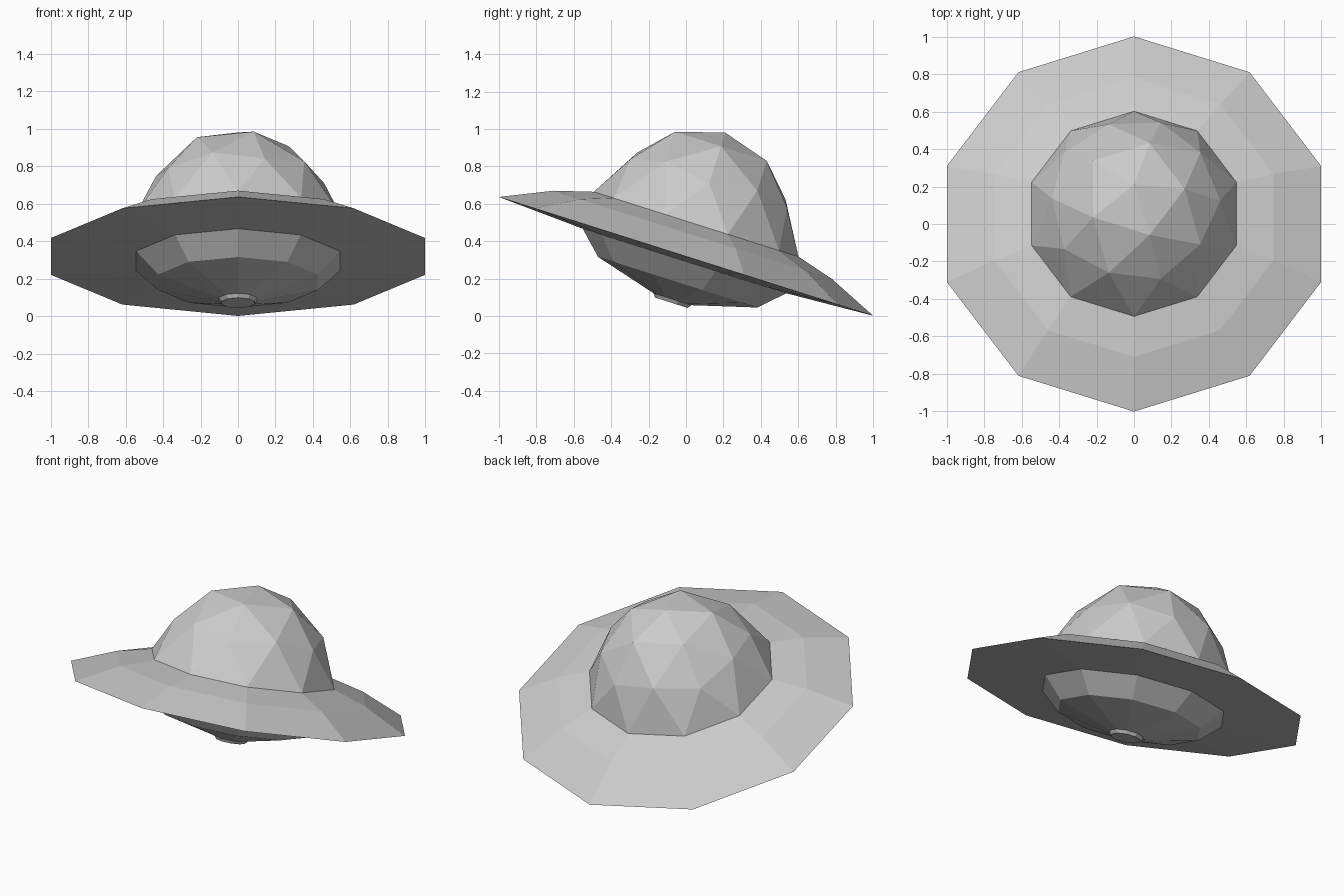
import bpy, bmesh, math
from mathutils import Matrix

cube = bpy.data.objects.get("Cube")
if cube:
    bpy.data.objects.remove(cube)

SIDES = 10
TILT = Matrix.Translation((0, 0, 0.319)) @ Matrix.Rotation(math.radians(-17.6), 4, 'X')

grey = bpy.data.materials.new("light_grey")
grey.use_nodes = True
colour = (0.6, 0.6, 0.6, 1)
grey.diffuse_color = colour
grey.node_tree.nodes["Principled BSDF"].inputs["Base Color"].default_value = colour


def finish(name, bm):
    """Tilt the part with the whole craft and link it flat shaded."""
    bm.transform(TILT)
    mesh = bpy.data.meshes.new(name)
    bm.to_mesh(mesh)
    bm.free()
    mesh.materials.append(grey)
    obj = bpy.data.objects.new(name, mesh)
    bpy.context.collection.objects.link(obj)
    return obj


def lathe(name, profile, cap_end=False):
    """Ten-sided shell through (radius, height) rings."""
    bm = bmesh.new()
    rings = []
    for radius, height in profile:
        angles = [math.pi / 2 + math.tau * i / SIDES for i in range(SIDES)]
        rings.append([bm.verts.new((radius * math.cos(a), radius * math.sin(a), height))
                      for a in angles])
    for low, high in zip(rings, rings[1:]):
        for i in range(SIDES):
            j = (i + 1) % SIDES
            bm.faces.new((low[i], low[j], high[j], high[i]))
    if cap_end:
        bm.faces.new(rings[0][::-1])
    return finish(name, bm)


# Saucer: shallow underside, sharp rim, two sloping bands on top
lathe("saucer", [(0.571, -0.026), (1.05, 0), (0.782, 0.12), (0.574, 0.18)])

# Belly bowl with a small nub beneath
lathe("belly", [(0.092, -0.26), (0.107, -0.24), (0.447, -0.145), (0.571, -0.026)], cap_end=True)

# Dome: half icosphere whose rim flares to meet the saucer
bm = bmesh.new()
bmesh.ops.create_icosphere(bm, subdivisions=2, radius=0.514)
bmesh.ops.delete(bm, geom=[v for v in bm.verts if v.co.z < -0.01], context='VERTS')
ring_vert = min(bm.verts, key=lambda v: abs(v.co.z - 0.514 / math.sqrt(5)))
turn = math.atan2(ring_vert.co.y, ring_vert.co.x)
bm.transform(Matrix.Rotation(-turn, 4, 'Z'))
for v in bm.verts:
    if v.co.z < 0.01:
        v.co *= 0.574 / 0.514
bm.transform(Matrix.Translation((0, 0, 0.18)))
finish("dome", bm)
